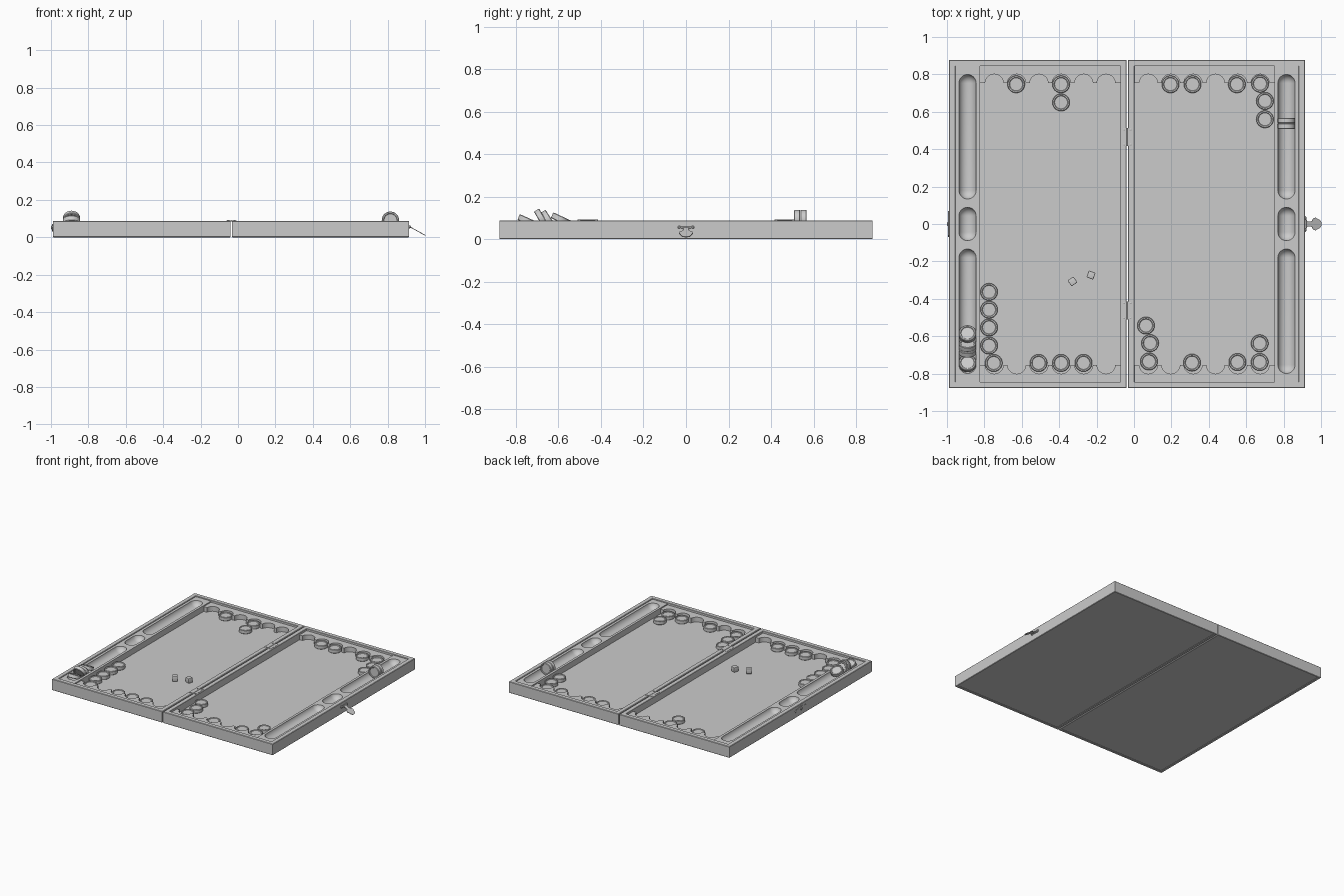
import bpy, bmesh
from math import sin, cos, pi, radians
from mathutils import Matrix

if "Cube" in bpy.data.objects:
    bpy.data.objects.remove(bpy.data.objects["Cube"])

FLOOR, TRAY, RIM = 0.035, 0.081, 0.088
HALF_Y = 0.878
GROOVE_R = 0.047


def finish(name, bm, angle=35):
    bmesh.ops.recalc_face_normals(bm, faces=bm.faces)
    me = bpy.data.meshes.new(name)
    bm.to_mesh(me)
    bm.free()
    me.shade_smooth()
    me.set_sharp_from_angle(angle=radians(angle))
    return place(name, me)


def place(name, me, loc=(0, 0, 0), rot=(0, 0, 0)):
    ob = bpy.data.objects.new(name, me)
    ob.location, ob.rotation_euler = loc, rot
    bpy.context.collection.objects.link(ob)
    return ob


def bridge(bm, loops, cap=True):
    for a, b in zip(loops, loops[1:]):
        n = len(a)
        for i in range(n):
            bm.faces.new((a[i], a[(i + 1) % n], b[(i + 1) % n], b[i]))
    if cap:
        bm.faces.new(loops[0])
        bm.faces.new(loops[-1])


def lathe(bm, profile, n=32, matrix=Matrix()):
    """Solid of revolution about local z from (radius, height) pairs."""
    loops = [[bm.verts.new(matrix @ Matrix.Rotation(2 * pi * i / n, 4, 'Z')
              @ Matrix.Translation((r, 0, z)).translation)
              for i in range(n)] for r, z in profile]
    bridge(bm, loops)


def prism(bm, outline, depth, matrix=Matrix()):
    """Outline in local xy, extruded along local z."""
    loops = [[bm.verts.new(matrix @ Matrix.Translation((x, y, z)).translation)
              for x, y in outline] for z in (0, depth)]
    bridge(bm, loops)


def box(bm, x0, x1, y0, y1, z0, z1):
    prism(bm, [(x0, y0), (x1, y0), (x1, y1), (x0, y1)], z1 - z0,
          Matrix.Translation((0, 0, z0)))


# Board halves: mitred frame, playing floor and recessed underside in one shell
def board_half(name, x0, x1):
    bm = bmesh.new()
    section = [(0.022, 0.003), (0.02, 0), (0.003, 0), (0, 0.003), (0, 0.085),
               (0.003, RIM), (0.032, RIM), (0.034, 0.086), (0.034, FLOOR)]
    bridge(bm, [[bm.verts.new(p) for p in (
        (x0 + i, -HALF_Y + i, z), (x1 - i, -HALF_Y + i, z),
        (x1 - i, HALF_Y - i, z), (x0 + i, HALF_Y - i, z))] for i, z in section])
    finish(name, bm, 20)


board_half("left_board_half", -0.989, -0.039)
board_half("right_board_half", -0.032, 0.914)


# Side trays with three round-ended grooves each
def tray(name, x0, x1, xc):
    bm = bmesh.new()
    box(bm, x0, x1, -HALF_Y + 0.034, HALF_Y - 0.034, FLOOR - 0.002, TRAY)
    ob = finish(name, bm)
    bm = bmesh.new()
    for y0, y1 in ((-0.80, -0.133), (-0.09, 0.09), (0.133, 0.80)):
        arc = [(GROOVE_R * cos(a), GROOVE_R * sin(a))
               for a in [pi / 2 * k / 8 for k in range(8)]] + [(0.001, GROOVE_R)]
        prof = [(r, y0 + GROOVE_R - h) for r, h in reversed(arc)]
        prof += [(r, y1 - GROOVE_R + h) for r, h in arc]
        lathe(bm, prof, 32, Matrix.Translation((xc, 0, 0.089))
              @ Matrix.Rotation(-pi / 2, 4, 'X'))
    cutter = finish("groove_cutter", bm)
    mod = ob.modifiers.new("grooves", 'BOOLEAN')
    mod.operation, mod.solver, mod.object = 'DIFFERENCE', 'EXACT', cutter
    bpy.context.view_layer.objects.active = ob
    bpy.ops.object.modifier_apply(modifier=mod.name)
    bpy.data.objects.remove(cutter)
    ob.data.set_sharp_from_angle(angle=radians(35))


tray("left_tray", -0.955, -0.824, -0.89)
tray("right_tray", 0.75, 0.88, 0.815)


# Scalloped rails that locate the playing pieces
def rail(name, x0, x1, first, side):
    r, cy, front, back = 0.049, 0.752, 0.755, HALF_Y - 0.034
    pts = [(x0, back), (x0, front)]
    for k in range(6):
        cx = first + 0.1195 * k
        pts += [(cx - r * cos(pi * i / 16), cy + max(0.003, r * sin(pi * i / 16)))
                for i in range(17)]
    pts += [(x1, front), (x1, back)]
    bm = bmesh.new()
    prism(bm, [(x, side * y) for x, y in pts], 0.039,
          Matrix.Translation((0, 0, FLOOR - 0.002)))
    finish(name, bm)


for side, label in ((1, "back"), (-1, "front")):
    rail(label + "_left_rail", -0.824, -0.073, -0.747, side)
    rail(label + "_right_rail", 0.002, 0.75, 0.077, side)

# Playing pieces: dished discs
bm = bmesh.new()
top = [(0.001, 0.0105), (0.034, 0.0105), (0.037, 0.0145), (0.0435, 0.0145), (0.0465, 0.0115)]
lathe(bm, top + [(r, -z) for r, z in reversed(top)], 40)
first_piece = finish("playing_piece", bm)
disc = first_piece.data
bpy.data.objects.remove(first_piece)

flat = [(-.63, .747), (-.39, .747), (-.39, .65), (.195, .747), (.313, .747), (.55, .747),
        (.674, .75), (.7, .658), (.7, .56), (-.775, -.363), (-.775, -.458), (-.775, -.553),
        (-.775, -.65), (-.75, -.743), (-.51, -.743), (-.39, -.743), (-.27, -.743),
        (.064, -.543), (.086, -.637), (.08, -.735), (.31, -.741), (.553, -.738),
        (.672, -.638), (.672, -.738)]
for x, y in flat:
    place("playing_piece", disc, (x, y, FLOOR + 0.0145))
# Pieces stored in the trays, upright or toppled: (x, y, z, lean)
for x, y, z, lean in ((.815, .523, .091, 90), (.815, .553, .091, 90),
                      (-.89, -.745, .085, 24), (-.89, -.68, .096, 60),
                      (-.89, -.648, .091, 57), (-.89, -.588, .093, 25)):
    place("stored_piece", disc, (x, y, z), (radians(-lean), 0, 0))

# Dice
bm = bmesh.new()
bmesh.ops.create_cube(bm, size=0.038)
bmesh.ops.bevel(bm, geom=bm.edges[:], offset=0.004, segments=3, profile=0.5, affect='EDGES')
die = finish("die", bm, 50)
die.location, die.rotation_euler = (-0.329, -0.307, FLOOR + 0.019), (0, 0, radians(35))
place("die", die.data, (-0.23, -0.273, FLOOR + 0.019), (0, 0, radians(-20)))

# Hinges: two leaves, a barrel and four screws each
for yc in (-0.462, 0.465):
    bm = bmesh.new()
    box(bm, -0.062, -0.037, yc - 0.048, yc + 0.048, RIM - 0.002, RIM + 0.0015)
    box(bm, -0.034, -0.009, yc - 0.048, yc + 0.048, RIM - 0.002, RIM + 0.0015)
    lathe(bm, [(0.0045, -0.048), (0.0045, 0.048)], 12,
          Matrix.Translation((-0.0355, yc, RIM)) @ Matrix.Rotation(pi / 2, 4, 'X'))
    for dx in (-0.017, 0.017):
        for dy in (-0.04, 0.04):
            lathe(bm, [(0.006, -0.002), (0.006, 0.003), (0.003, 0.005)], 12,
                  Matrix.Translation((-0.0355 + dx, yc + dy, RIM)))
    finish("hinge", bm)

# Clasp: eared mounting plate on the right side with a hanging hasp
yz = Matrix(((0, 0, 1, 0), (1, 0, 0, 0), (0, 1, 0, 0), (0, 0, 0, 1)))  # local xy -> yz
half = [(0.0, 0.046), (0.018, 0.048), (0.026, 0.043), (0.036, 0.046), (0.042, 0.055),
        (0.036, 0.065), (0.025, 0.066), (0.014, 0.06), (0.0, 0.062)]
outline = half + [(-y, z) for y, z in reversed(half[1:-1])]
bm = bmesh.new()
prism(bm, outline, 0.006, Matrix.Translation((0.912, 0, 0)) @ yz)
lathe(bm, [(0.005, -0.024), (0.005, 0.024)], 12,
      Matrix.Translation((0.92, 0, 0.054)) @ Matrix.Rotation(pi / 2, 4, 'X'))
for y in (-0.032, 0.032):
    lathe(bm, [(0.007, 0), (0.007, 0.003), (0.004, 0.006)], 12,
          Matrix.Translation((0.917, y, 0.056)) @ Matrix.Rotation(pi / 2, 4, 'Y'))
finish("clasp_plate", bm)

half = [(0.0, 0.016), (0.02, 0.012), (0.034, 0.015), (0.042, 0.03), (0.056, 0.034),
        (0.068, 0.027), (0.08, 0.023), (0.09, 0.015), (0.092, 0.004)]
bm = bmesh.new()
prism(bm, half + [(x, -y) for x, y in reversed(half)], 0.004,
      Matrix.Translation((0.92, 0, 0.053)) @ Matrix.Rotation(radians(29), 4, 'Y'))
finish("clasp_hasp", bm)

# Catch plate on the left side
half = [(0.0, 0.03), (0.03, 0.034), (0.045, 0.042), (0.06, 0.04), (0.07, 0.052),
        (0.06, 0.064), (0.04, 0.062), (0.02, 0.072), (0.0, 0.072)]
bm = bmesh.new()
prism(bm, half + [(-y, z) for y, z in reversed(half[1:-1])], 0.006,
      Matrix.Translation((-0.994, 0, 0)) @ yz)
lathe(bm, [(0.011, 0), (0.011, 0.005), (0.007, 0.008)], 16,
      Matrix.Translation((-0.992, 0, 0.052)) @ Matrix.Rotation(-pi / 2, 4, 'Y'))
finish("catch_plate", bm)
